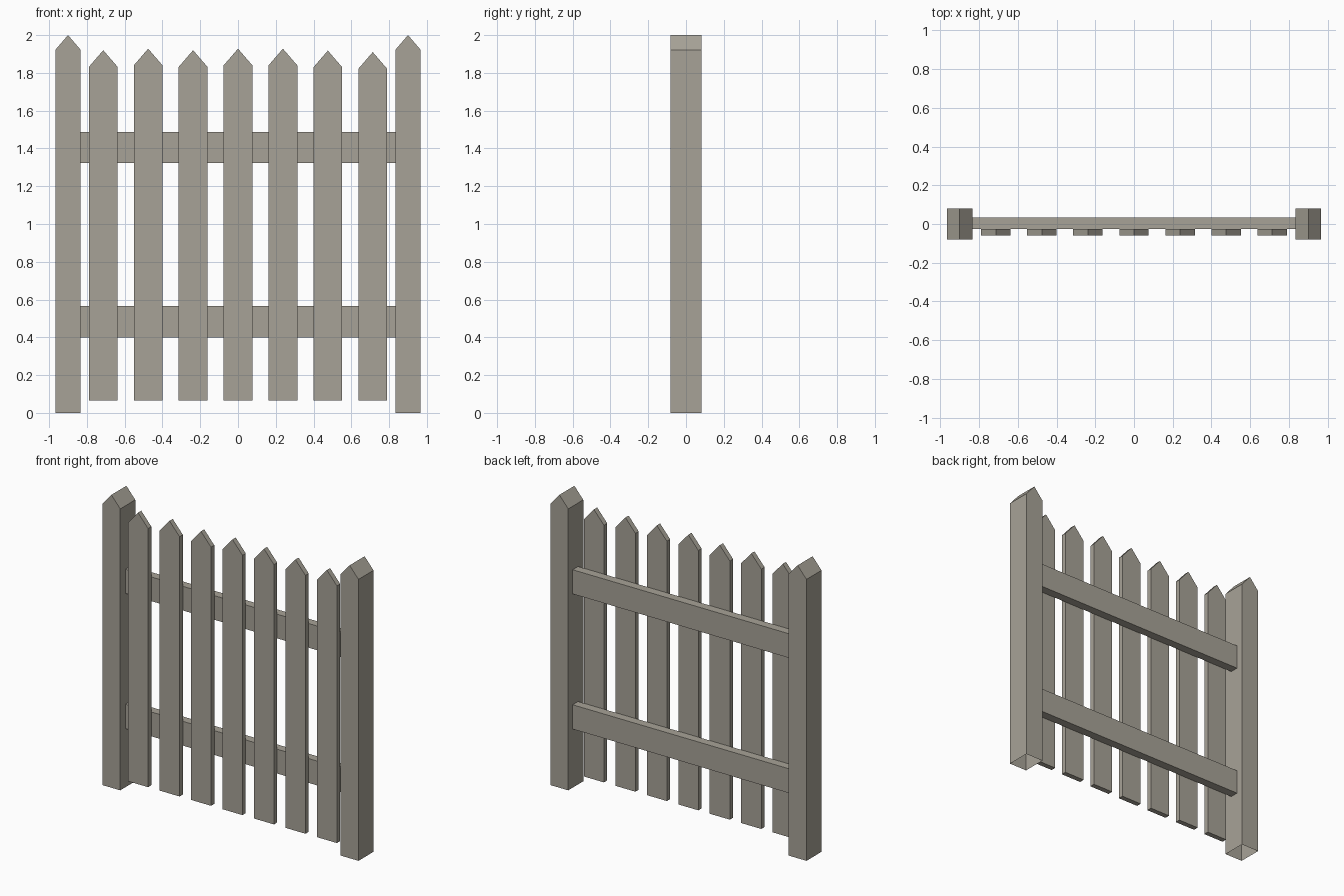
import bpy, bmesh

if "Cube" in bpy.data.objects:
    bpy.data.objects.remove(bpy.data.objects["Cube"])

wood = bpy.data.materials.new("weathered grey wood")
wood.diffuse_color = (0.39, 0.365, 0.31, 1)
wood.use_nodes = True
wood.node_tree.nodes["Principled BSDF"].inputs["Base Color"].default_value = wood.diffuse_color


def finish(name, bm):
    bmesh.ops.recalc_face_normals(bm, faces=bm.faces)
    mesh = bpy.data.meshes.new(name)
    bm.to_mesh(mesh)
    bm.free()
    mesh.materials.append(wood)
    obj = bpy.data.objects.new(name, mesh)
    bpy.context.collection.objects.link(obj)
    return obj


def extrude_profile(name, profile, y0, y1, open_bottom=False):
    """Extrude an x/z outline from y0 to y1."""
    bm = bmesh.new()
    face = bm.faces.new([bm.verts.new((x, y0, z)) for x, z in profile])
    ext = bmesh.ops.extrude_face_region(bm, geom=[face], use_keep_orig=True)
    for v in ext["geom"]:
        if isinstance(v, bmesh.types.BMVert):
            v.co.y = y1
    bmesh.ops.recalc_face_normals(bm, faces=bm.faces)
    if open_bottom:
        low = [f for f in bm.faces if f.normal.z < -0.9]
        bmesh.ops.delete(bm, geom=low, context='FACES_ONLY')
    return finish(name, bm)


def pointed_board(name, x, width, z0, shoulder, peak, y0, y1, open_bottom=False):
    h = width / 2
    outline = [(x - h, z0), (x + h, z0), (x + h, shoulder), (x, peak), (x - h, shoulder)]
    return extrude_profile(name, outline, y0, y1, open_bottom)


# End posts, hollow underneath
for side, x in (("left", -0.9), ("right", 0.9)):
    pointed_board(f"{side}_post", x, 0.134, 0, 1.922, 2.0, -0.081, 0.081, True)

# Horizontal rails between the posts
for name, z0, z1 in (("lower_rail", 0.40, 0.566), ("upper_rail", 1.323, 1.488)):
    outline = [(-0.834, z0), (0.834, z0), (0.834, z1), (-0.834, z1)]
    extrude_profile(name, outline, -0.025, 0.033)

# Pickets with slightly uneven tops, fixed to the front of the rails
peaks = [1.92, 1.928, 1.92, 1.928, 1.928, 1.918, 1.91]
for i, peak in enumerate(peaks):
    pointed_board(f"picket_{i + 1}", (i - 3) * 0.2378, 0.152, 0.066,
                  peak - 0.088, peak, -0.06, -0.025)
